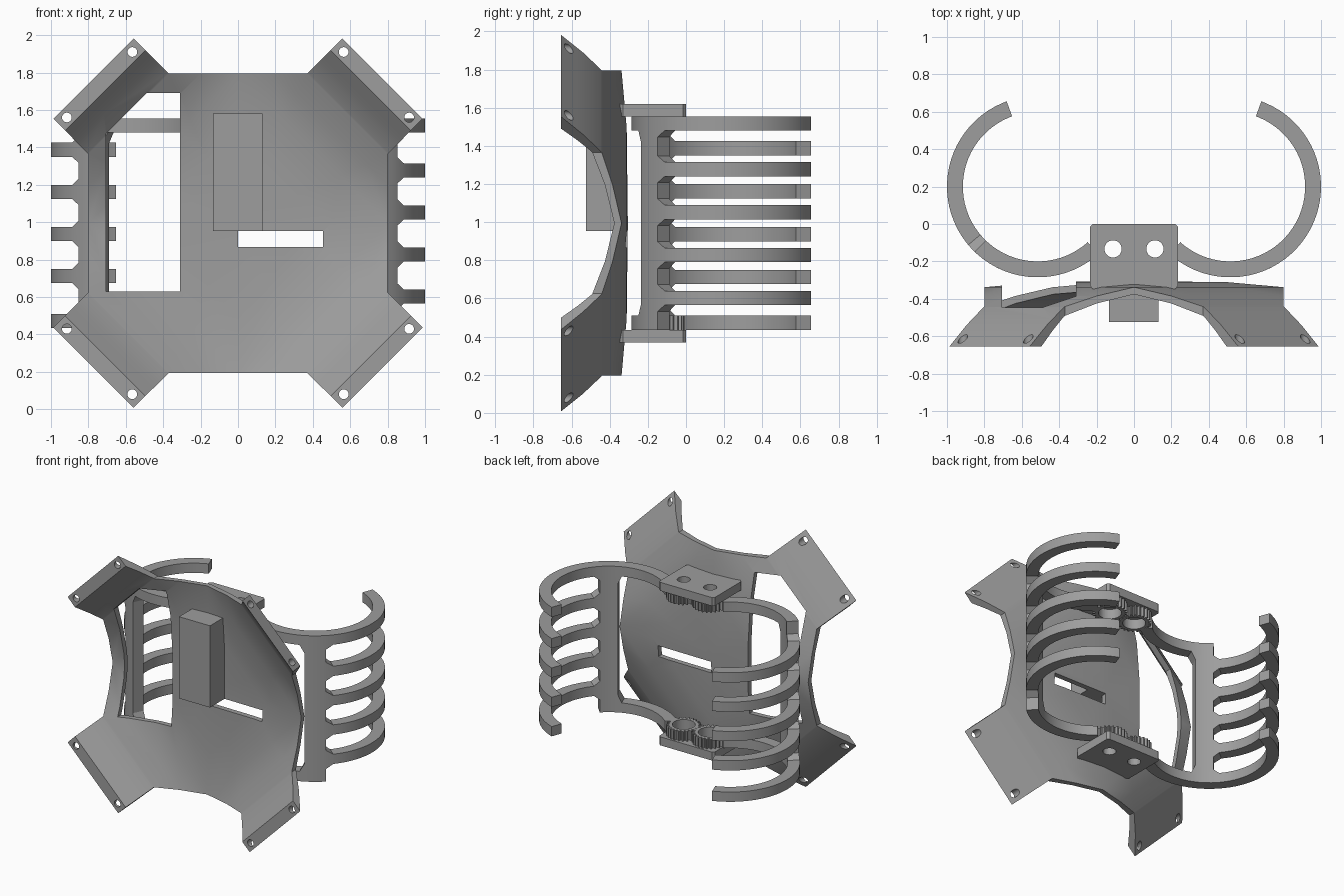
import bpy, bmesh, math
from mathutils import Matrix

if "Cube" in bpy.data.objects:
    bpy.data.objects.remove(bpy.data.objects["Cube"])

CZ = 0.995  # height of the model's centre
grey = bpy.data.materials.new("plain_grey")
grey.diffuse_color = (0.34, 0.34, 0.34, 1)
grey.use_nodes = True
grey.node_tree.nodes["Principled BSDF"].inputs["Base Color"].default_value = grey.diffuse_color


def activate(ob):
    bpy.ops.object.select_all(action='DESELECT')
    ob.select_set(True)
    bpy.context.view_layer.objects.active = ob


def make(name, verts, faces, smooth=False):
    """Closed mesh object with welded vertices and outward normals."""
    me = bpy.data.meshes.new(name)
    me.from_pydata([tuple(v) for v in verts], [], faces)
    bm = bmesh.new()
    bm.from_mesh(me)
    bmesh.ops.remove_doubles(bm, verts=bm.verts, dist=1e-5)
    bmesh.ops.recalc_face_normals(bm, faces=bm.faces)
    bm.to_mesh(me)
    bm.free()
    ob = bpy.data.objects.new(name, me)
    bpy.context.collection.objects.link(ob)
    me.materials.append(grey)
    if smooth:
        activate(ob)
        bpy.ops.object.shade_smooth_by_angle(angle=math.radians(25))
    return ob


def sheet(outline, cuts):
    """Flat sheet in the (u, w) plane, sliced along lines (point, normal)."""
    bm = bmesh.new()
    bm.faces.new([bm.verts.new((u, 0, w)) for u, w in outline])
    bm.normal_update()
    bmesh.ops.triangulate(bm, faces=bm.faces[:])
    for co, no in cuts:
        bmesh.ops.bisect_plane(bm, geom=bm.verts[:] + bm.edges[:] + bm.faces[:],
                               dist=1e-5, plane_co=co, plane_no=no)
    return bm


def thicken(name, bm, side_a, side_b, smooth=False):
    """Turn a sheet into a solid between two mappings of its points."""
    bm.verts.index_update()
    n = len(bm.verts)
    verts = [side_a(v.co) for v in bm.verts] + [side_b(v.co) for v in bm.verts]
    faces = []
    for f in bm.faces:
        ids = [v.index for v in f.verts]
        faces += [ids, [i + n for i in reversed(ids)]]
    for e in bm.edges:
        if len(e.link_faces) == 1:
            a, b = (v.index for v in e.verts)
            faces.append([a, b, b + n, a + n])
    bm.free()
    return make(name, verts, faces, smooth)


def prism(name, pts, axis, lo, hi):
    """Extrude a polygon along y (points x, z) or along z (points x, y)."""
    put = (lambda p, t: (p[0], t, p[1])) if axis == 'y' else (lambda p, t: (p[0], p[1], t))
    n = len(pts)
    verts = [put(p, lo) for p in pts] + [put(p, hi) for p in pts]
    faces = [list(range(n)), list(range(2 * n - 1, n - 1, -1))]
    faces += [[i, (i + 1) % n, (i + 1) % n + n, i + n] for i in range(n)]
    return make(name, verts, faces)


def circle(cx, cy, r, n=20):
    return [(cx + r * math.cos(math.tau * i / n), cy + r * math.sin(math.tau * i / n))
            for i in range(n)]


def rect(x0, x1, y0, y1):
    return [(x0, y0), (x1, y0), (x1, y1), (x0, y1)]


def cut(ob, cutters):
    for c in cutters:
        activate(ob)
        m = ob.modifiers.new("cut", 'BOOLEAN')
        m.operation, m.solver, m.object = 'DIFFERENCE', 'EXACT', c
        bpy.ops.object.modifier_apply(modifier=m.name)
        bpy.data.objects.remove(c)


# Domed four-legged base: depth depends on |x| + |z|
BACK = [(0, -.305), (.5, -.311), (.8, -.338), (1.0, -.385), (1.18, -.445), (1.36, -.54), (1.545, -.655)]
FRONT = [(0, -.345), (.5, -.351), (.8, -.376), (1.0, -.425), (1.18, -.495), (1.3, -.57),
         (1.42, -.655), (1.545, -.655)]


def lookup(table, s):
    for (s0, y0), (s1, y1) in zip(table, table[1:]):
        if s <= s1:
            return y0 + (y1 - y0) * (s - s0) / (s1 - s0)
    return table[-1][1]


def dome(table):
    return lambda p: (p.x, lookup(table, abs(p.x) + abs(p.z)), p.z + CZ)


levels = sorted({s for s, _ in BACK + FRONT if 0 < s < 1.54})
quarter = [(0, 0), (.8, 0), (.8, .37), (.987, .558), (.558, .987), (.37, .8), (0, .8)]
bm = sheet(quarter, [((s, 0, 0), (1, 0, 1)) for s in levels])
for ax in 'XZ':
    bmesh.ops.mirror(bm, geom=bm.verts[:] + bm.edges[:] + bm.faces[:],
                     matrix=Matrix.Identity(4), merge_dist=1e-5, axis=ax)
bmesh.ops.remove_doubles(bm, verts=bm.verts, dist=1e-5)
base = thicken("domed_base", bm, dome(FRONT), dome(BACK))

# Window, slot and screw holes
window = [(-.705, .63), (-.31, .63), (-.31, 1.69), (-.49, 1.69), (-.705, 1.475)]
cutters = [prism("window_cutter", window, 'y', -.55, -.25),
           prism("slot_cutter", rect(0, .455, .867, .952), 'y', -.45, -.25)]
for sx in (-1, 1):
    for sz in (-1, 1):
        for hx, hz in ((.565, .915), (.915, .565)):
            cutters.append(prism("hole_cutter", circle(sx * hx, CZ + sz * hz, .026), 'y', -.69, -.55))
cut(base, cutters)
activate(base)
bpy.ops.object.shade_smooth_by_angle(angle=math.radians(20))

# Block on the front of the base
prism("front_block", rect(-.133, .13, .953, 1.58), 'y', -.525, -.335)

# Claw arms: flat outline in (angle, height) wrapped round an upright cylinder
T = .075
outline = [(-132, 1.48), (-68, 1.48), (-64, 1.42), (-64, .57), (-68, .51),
           (-132, .51), (-132, .435), (-46, .435)]
for lo in (.565, .79, 1.015, 1.24, 1.48):
    hi = lo + T
    outline += [(-46, lo - .033), (-40, lo), (70, lo), (70, hi)]
    if hi < 1.5:
        outline += [(-40, hi), (-46, hi + .033)]
outline.append((-132, 1.555))


def wrap(r, side):
    def f(p):
        a = math.radians(p.x)
        z = p.z if side > 0 else 2 * CZ - p.z
        return (side * (.515 + r * math.cos(a)), .2 + r * math.sin(a), z)
    return f


for side, word in ((1, "right"), (-1, "left")):
    bm = sheet(outline, [((a, 0, 0), (1, 0, 0)) for a in range(-128, 70, 5)])
    thicken(word + "_claw_arm", bm, wrap(.40, side), wrap(.485, side), True)

# Toothed ring gears at both ends of each arm
TEETH = 24
for side, word in ((1, "right"), (-1, "left")):
    for z0, level in ((.435, "lower"), (1.48, "upper")):
        verts, faces = [], []
        n = TEETH * 4
        for i in range(n):
            a = math.tau * (i + (2 if side < 0 else 0)) / n
            r = .122 if i % 4 < 2 else .102
            for rr, z in ((.08, z0), (r, z0), (r, z0 + T), (.08, z0 + T)):
                verts.append((side * .11 + rr * math.cos(a), -.13 + rr * math.sin(a), z))
            j = (i + 1) % n
            faces += [[4 * i + k, 4 * i + (k + 1) % 4, 4 * j + (k + 1) % 4, 4 * j + k]
                      for k in range(4)]
        make(f"{word}_{level}_gear", verts, faces)

# Hinge plates with two pivot holes
plate = [(-.235, -.33), (-.22, -.348), (.22, -.348), (.235, -.33),
         (.235, -.015), (.22, 0), (-.22, 0), (-.235, -.015)]
for z0, level in ((.37, "lower"), (1.555, "upper")):
    ob = prism(level + "_hinge_plate", plate, 'z', z0, z0 + .065)
    cut(ob, [prism("pivot_cutter", circle(s * .112, -.133, .046, 28), 'z', z0 - .1, z0 + .2)
             for s in (-1, 1)])
